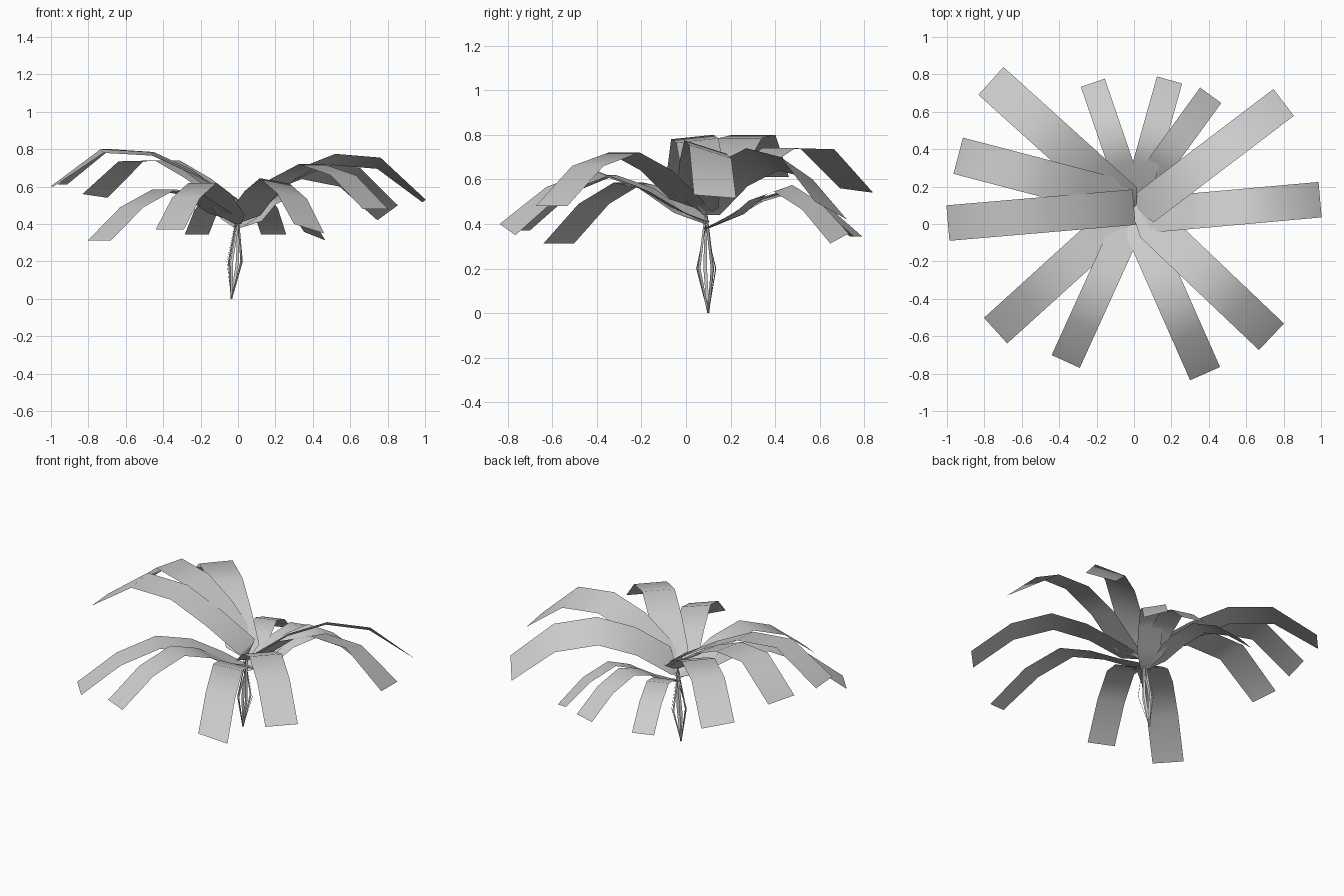
import bpy
from mathutils import Vector

BASE = Vector((-0.035, 0.1, 0.0))

def strip(name, rows):
    """Smooth ribbon through pairs of edge points."""
    verts = [p for r in rows for p in r]
    faces = [(2*i, 2*i+1, 2*i+3, 2*i+2) for i in range(len(rows)-1)]
    me = bpy.data.meshes.new(name)
    me.from_pydata(verts, [], faces)
    me.shade_smooth()
    ob = bpy.data.objects.new(name, me)
    bpy.context.collection.objects.link(ob)
    return ob

T = (0, .22, .46, .73, 1)   # row positions along each leaf

# root xy, tip xy, width, sideways tilt (middle, tip), row heights
leaves = [
    ((0.0, 0.09), (-0.995, 0.005), .19, (.02, 0), (.53, .66, .775, .79, .60)),
    ((-0.08, 0.14), (-0.94, 0.365), .20, (0, 0), (.55, .69, .785, .80, .61)),
    ((-0.05, 0.12), (-0.765, 0.765), .20, (0, -.02), (.51, .64, .74, .735, .55)),
    ((-0.03, 0.20), (-0.22, 0.755), .135, (0, 0), (.43, .50, .54, .475, .345)),
    ((0.03, 0.20), (0.19, 0.77), .14, (0, 0), (.43, .51, .55, .48, .345)),
    ((0.07, 0.22), (0.41, 0.688), .14, (-.03, -.045), (.43, .52, .56, .48, .335)),
    ((0.05, 0.08), (0.80, 0.65), .18, (.10, .08), (.49, .62, .69, .65, .46)),
    ((0.10, 0.05), (0.995, 0.13), .19, (.06, .015), (.50, .66, .745, .725, .523)),
    ((0.10, 0.0), (0.735, -0.603), .195, (0, 0), (.51, .64, .72, .66, .48)),
    ((0.04, -0.03), (0.38, -0.80), .175, (.03, .05), (.46, .56, .63, .55, .375)),
    ((-0.04, -0.02), (-0.365, -0.735), .165, (0, 0), (.45, .56, .62, .54, .37)),
    ((-0.10, 0.01), (-0.74, -0.57), .185, (0, 0), (.46, .555, .585, .49, .313)),
]

for n, (root, tip, width, tilt, hs) in enumerate(leaves, 1):
    a, b = Vector((*root, 0)), Vector((*tip, 0))
    d = (b - a).normalized()
    side = Vector((-d.y, d.x, 0))
    # drooping leaf blade, tapering back to the middle of the plant
    hub = Vector((0, .09, hs[0] - .05))
    rows = [(hub + side * .02, hub - side * .02)]
    for i, (t, z) in enumerate(zip(T, hs)):
        c = a.lerp(b, t) + Vector((0, 0, z))
        w = side * width / 2 - Vector((0, 0, tilt[i == 4] / 2))
        rows.append((c + w, c - w))
    strip(f"leaf_{n}", rows)
    # thin stem bulging out from the ground and joining the blade
    if n % 2:
        path = [(BASE, .006),
                (BASE + d * .045 + Vector((.02, -.01, .2)), .008),
                (hub, .006)]
        strip(f"stem_{n}", [(p + side * w, p - side * w) for p, w in path])
